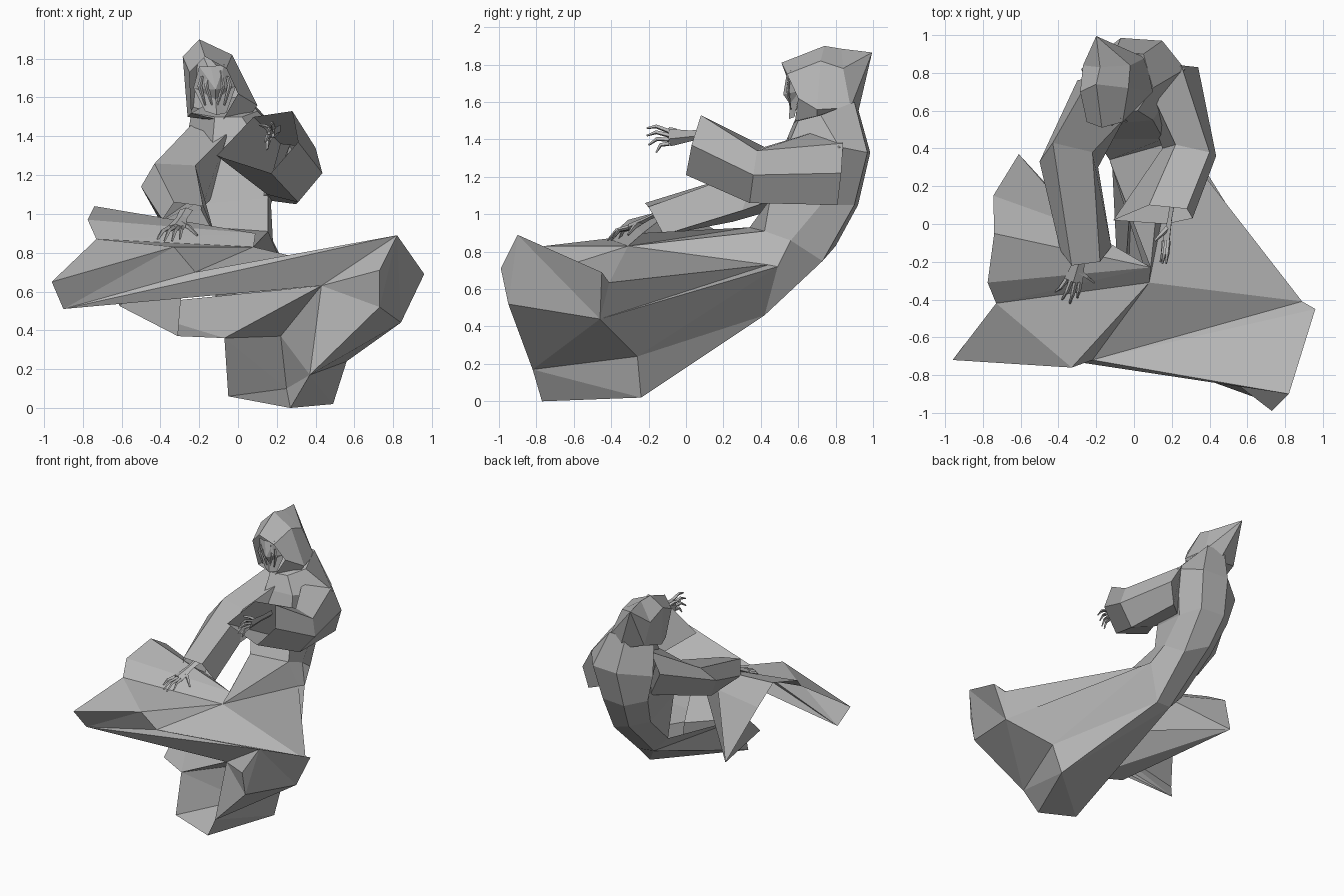
import bpy, bmesh
from mathutils import Vector

cube = bpy.data.objects.get("Cube")
if cube:
    bpy.data.objects.remove(cube, do_unlink=True)

stone = bpy.data.materials.new("stone grey")
stone.use_nodes = True
GREY = (0.46, 0.46, 0.46, 1)
stone.diffuse_color = GREY
for node in stone.node_tree.nodes:
    if node.type == 'BSDF_PRINCIPLED':
        node.inputs["Base Color"].default_value = GREY


def finish(name, bm, tidy=True):
    """Turn a bmesh into a flat shaded object."""
    if tidy:
        bmesh.ops.recalc_face_normals(bm, faces=bm.faces)
    mesh = bpy.data.meshes.new(name)
    bm.to_mesh(mesh)
    bm.free()
    mesh.materials.append(stone)
    obj = bpy.data.objects.new(name, mesh)
    bpy.context.scene.collection.objects.link(obj)
    return obj


def panels(name, points, outlines):
    """Cloth panels, each given as a string of point names."""
    bm = bmesh.new()
    verts = {}
    for outline in outlines:
        corners = []
        for key in outline.split():
            if key not in verts:
                verts[key] = bm.verts.new(points[key])
            corners.append(verts[key])
        bm.faces.new(corners)
    wide = [f for f in bm.faces if len(f.verts) > 3]
    bmesh.ops.triangulate(bm, faces=wide)
    return finish(name, bm, tidy=False)


def loft(name, rings, cap_start=False, cap_end=False, tip=None):
    """Skin a list of closed rings, optionally capped or drawn to a tip."""
    bm = bmesh.new()
    rows = [[bm.verts.new(p) for p in ring] for ring in rings]
    count = len(rows[0])
    for low, high in zip(rows, rows[1:]):
        for i in range(count):
            j = (i + 1) % count
            bm.faces.new((low[i], low[j], high[j], high[i]))
    if cap_start:
        bm.faces.new(rows[0])
    if cap_end:
        bm.faces.new(rows[-1])
    if tip:
        end = bm.verts.new(tip)
        for i in range(count):
            bm.faces.new((rows[-1][i], rows[-1][(i + 1) % count], end))
    return finish(name, bm)


def tube(name, path, widths, flat=1.0, side=(1, 0, 0)):
    """Four sided limb along a path; flat squashes its thickness."""
    path = [Vector(p) for p in path]
    rings = []
    for i, p in enumerate(path):
        along = (path[min(i + 1, len(path) - 1)] - path[max(i - 1, 0)]).normalized()
        across = (Vector(side) - along * along.dot(Vector(side))).normalized()
        up = along.cross(across) * flat
        w = widths[i]
        rings.append([p + across * w, p + up * w, p - across * w, p - up * w])
    return loft(name, rings, True, True)


# Trailing skirt: open at the front with one deep fold
skirt = dict(
    top_front=(.82, -.9, .89), edge=(.73, -.99, .71), flare=(.73, -.95, .52),
    hem_side=(.37, -.82, .17), hem_low=(.27, -.77, 0), hem_left=(-.05, -.72, .06),
    left_top=(-.07, -.62, .36), fold_top=(.22, -.29, .37), fold_low=(.25, -.29, .1),
    top_back=(.96, -.45, .69), rim=(.89, -.41, .635), flank=(.84, -.46, .44),
    under=(.56, -.26, .24), keel=(.49, -.24, .02), front_fold=(.43, -.76, .63))
hips = dict(
    hip_top=(.23, .44, .73), hip_side=(.25, .49, .72), hip_under=(.13, .42, .46),
    hip_keel=(0, .41, .47), hip_left=(-.12, .4, .6), hip_front=(-.08, .33, .82))
skirt.update(hips)
panels("skirt", skirt, [
    "top_front edge flare flank rim top_back",
    "flare hem_side under flank",
    "hem_side hem_low keel under",
    "rim flank hip_side hip_top",
    "flank under hip_under hip_side",
    "under keel hip_keel hip_under",
    "hem_low hem_left keel",
    "keel hem_left hip_keel",
    "hem_left left_top hip_left hip_keel",
    "left_top hem_left fold_low fold_top",
    "fold_top fold_low hem_side",
    "hem_left hem_low hem_side fold_low",
    "fold_top hem_side front_fold",
    "front_fold hem_side flare edge",
    "left_top fold_top front_fold"])

# Torso from the hips to the neck
waist = [(.155, .42, .91), (.18, .56, .86), (.13, .73, .75), (-.05, .8, .83), (-.16, .68, .85), (-.13, .34, .93)]
ribs = [(.155, .45, 1.08), (.17, .72, 1.05), (.11, .9, 1.05), (-.09, .92, 1.05), (-.22, .8, 1.08), (-.2, .45, 1.05)]
chest = [(.1, .55, 1.38), (.27, .82, 1.36), (.15, .97, 1.33), (-.07, .985, 1.33), (-.28, .82, 1.3), (-.13, .53, 1.38)]
neck = [(.02, .6, 1.5), (.1, .72, 1.53), (.05, .9, 1.6), (-.1, .91, 1.6), (-.24, .75, 1.52), (-.12, .58, 1.5)]
loft("torso", [list(hips.values()), waist, ribs, chest, neck], cap_end=True)

# Cloth spread over the lap, stepped on the right-hand side
lap = dict(
    skirt, waist_left_side=waist[0], waist_right_side=waist[-1],
    rear_corner=(-.745, .15, .92), ridge=(-.74, -.05, 1.04), step_top=(-.775, -.31, .97),
    step_low=(-.73, -.42, .87), inner_top=(.09, -.23, .9), inner_low=(.08, -.31, .83),
    point=(-.96, -.72, .65), point_low=(-.9, -.64, .51), lip_top=(-.33, -.76, .83),
    lip_low=(-.22, -.72, .7), drape_tip=(-.61, .37, .525), drape_low=(-.31, -.5, .37),
    drape_in=(-.27, -.02, .87))
panels("lap_cloth", lap, [
    "rear_corner ridge drape_in",
    "ridge step_top inner_top",
    "ridge inner_top drape_in",
    "step_top step_low inner_low inner_top",
    "step_low point lip_top inner_low",
    "inner_low lip_top lip_low",
    "inner_low lip_low rim hip_top",
    "inner_low hip_top waist_left_side",
    "inner_low waist_left_side waist_right_side",
    "inner_top inner_low waist_right_side",
    "point point_low lip_low lip_top",
    "point_low top_front lip_low",
    "lip_low top_back top_front",
    "lip_low rim top_back",
    "point_low front_fold top_front",
    "front_fold edge top_front",
    "drape_tip left_top front_fold",
    "drape_tip drape_low left_top",
    "drape_tip drape_low drape_in",
    "rear_corner drape_in drape_tip"])

# Wide sleeves: shoulder, elbow and cuff rings
loft("left_sleeve", [
    [(.08, .72, 1.45), (.25, .84, 1.38), (.34, .83, 1.22), (.3, .81, 1.05), (.08, .62, 1.08)],
    [(.22, .42, 1.36), (.4, .38, 1.34), (.435, .36, 1.21), (.31, .34, 1.06), (.15, .4, 1.1)],
    [(.08, .1, 1.5), (.28, .08, 1.53), (.31, .03, 1.37), (.17, 0, 1.21), (-.11, .02, 1.3)]],
    cap_start=True)
loft("right_sleeve", [
    [(-.23, .78, 1.47), (-.05, .56, 1.42), (-.12, .53, 1.1), (-.2, .74, 1.1), (-.3, .76, 1.3)],
    [(-.43, .43, 1.26), (-.22, .38, 1.25), (-.19, .3, 1.02), (-.4, .25, .96), (-.5, .33, 1.14)],
    [(-.33, -.22, 1.06), (-.18, -.2, 1.04), (-.12, -.12, .89), (-.25, -.06, .9), (-.39, -.14, .97)]],
    cap_start=True)


def hand(name, wrist, knuckles, tips, thumb, side):
    """Palm, four bent fingers and a thumb."""
    wrist, knuckles, side = Vector(wrist), Vector(knuckles), Vector(side)
    start = wrist + (wrist - knuckles) * 0.8
    tube(name + "_palm", [start, wrist, knuckles], (.035, .03, .05), 0.4, side)
    for i, tip in enumerate(tips):
        base = knuckles + side * (i - 1.5) * 0.024
        bend = base.lerp(Vector(tip), 0.5) + Vector((0, -.01, .018))
        tube(f"{name}_finger_{i + 1}", [base, bend, tip], (.013, .011, .005), 1, side)
    base = wrist.lerp(knuckles, 0.4)
    bend = base.lerp(Vector(thumb), 0.55) + Vector((0, 0, .01))
    tube(name + "_thumb", [base, bend, thumb], (.016, .012, .006), 1, side)


hand("left_hand", (.19, .03, 1.42), (.17, -.09, 1.41),
     [(.15, -.16, 1.33), (.14, -.2, 1.37), (.15, -.21, 1.42), (.17, -.21, 1.46)],
     (.11, -.09, 1.46), (.35, 0, .93))
hand("right_hand", (-.29, -.2, .98), (-.32, -.3, .93),
     [(-.42, -.36, .86), (-.38, -.4, .86), (-.34, -.42, .86), (-.3, -.39, .87)],
     (-.21, -.31, .89), (.97, -.2, 0))

# Hood drawn back to a point
loft("hood", [
    [(-.17, .51, 1.81), (-.06, .54, 1.75), (0, .6, 1.62), (-.08, .58, 1.48), (-.24, .6, 1.52), (-.25, .54, 1.73)],
    [(-.2, .74, 1.9), (-.03, .72, 1.82), (.1, .7, 1.56), (.03, .7, 1.46), (-.26, .68, 1.5), (-.285, .7, 1.81)],
    [(-.18, .83, 1.885), (-.02, .84, 1.78), (.06, .88, 1.57), (-.05, .91, 1.5), (-.23, .86, 1.55), (-.27, .84, 1.74)]],
    tip=(-.2, .995, 1.865))

# Gaunt face set inside the hood
face = dict(
    brow_right=(-.2, .56, 1.76), brow_left=(-.07, .56, 1.77), brow=(-.14, .54, 1.76),
    cheek_right=(-.23, .6, 1.65), cheek_left=(-.01, .61, 1.66), nose=(-.115, .52, 1.64),
    jaw_right=(-.17, .58, 1.53), jaw_left=(-.06, .58, 1.52), chin=(-.11, .55, 1.51),
    mouth=(-.115, .555, 1.59))
panels("face", face, [
    "brow brow_right nose", "brow_left brow nose",
    "brow_right cheek_right nose", "cheek_left brow_left nose",
    "cheek_right jaw_right mouth nose", "jaw_left cheek_left nose mouth",
    "jaw_right chin mouth", "chin jaw_left mouth"])

# Bony ridges beside the nose
for label, s in (("right", -1), ("left", 1)):
    for i in range(2):
        x = -.12 + s * (.03 + .035 * i)
        tube(f"{label}_face_ridge_{i + 1}",
             [(x, .55, 1.74 - .03 * i), (x + s * .012, .545, 1.66), (x - s * .015, .56, 1.56)],
             (.008, .012, .005), 0.7)
